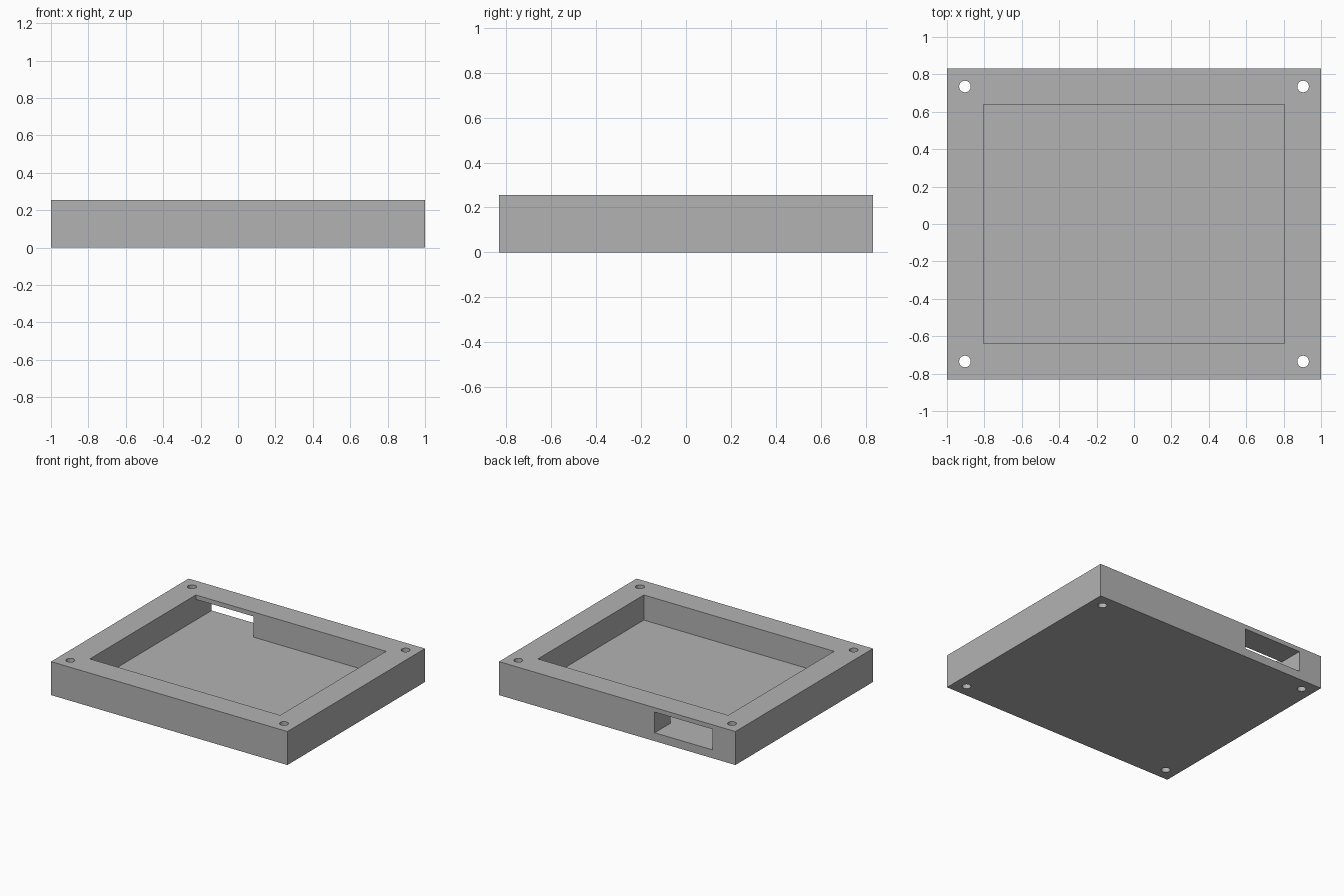
import bpy

if "Cube" in bpy.data.objects:
    bpy.data.objects.remove(bpy.data.objects["Cube"], do_unlink=True)

# Main dimensions
HALF_X, HALF_Y, HEIGHT = 1.0, 0.831, 0.256
POCKET_X, POCKET_Y = 0.805, 0.64
FLOOR = 0.064
SLOT_RIGHT, SLOT_TOP = -0.317, 0.222
HOLE_X, HOLE_Y, HOLE_RADIUS = 0.904, 0.735, 0.031

# Single grey material
grey = bpy.data.materials.new("plain_grey")
grey.use_nodes = True
colour = (0.45, 0.45, 0.45, 1)
grey.diffuse_color = colour
grey.node_tree.nodes["Principled BSDF"].inputs["Base Color"].default_value = colour


def box(name, low, high):
    """Axis-aligned box between two corners."""
    centre = [(a + b) / 2 for a, b in zip(low, high)]
    bpy.ops.mesh.primitive_cube_add(size=1, location=centre)
    ob = bpy.context.object
    ob.name = name
    ob.scale = [b - a for a, b in zip(low, high)]
    bpy.ops.object.transform_apply(location=True, rotation=False, scale=True)
    ob.data.materials.append(grey)
    return ob


def cut(target, cutter):
    """Subtract the cutter from the target, then discard it."""
    cutter.hide_render = True
    mod = target.modifiers.new(cutter.name, "BOOLEAN")
    mod.operation = "DIFFERENCE"
    mod.solver = "EXACT"
    mod.object = cutter
    bpy.context.view_layer.objects.active = target
    bpy.ops.object.modifier_apply(modifier=mod.name)
    bpy.data.objects.remove(cutter, do_unlink=True)


# Solid tray block
tray = box("enclosure_tray", (-HALF_X, -HALF_Y, 0), (HALF_X, HALF_Y, HEIGHT))

# Open pocket, leaving a thick rim and a floor
cut(tray, box("pocket_cutter", (-POCKET_X, -POCKET_Y, FLOOR),
              (POCKET_X, POCKET_Y, HEIGHT + 0.1)))

# Connector slot through the back wall, flush with the pocket side and floor
cut(tray, box("slot_cutter", (-POCKET_X, POCKET_Y - 0.1, FLOOR),
              (SLOT_RIGHT, HALF_Y + 0.1, SLOT_TOP)))

# Screw holes through the four corners
for sx in (-1, 1):
    for sy in (-1, 1):
        bpy.ops.mesh.primitive_cylinder_add(
            vertices=32, radius=HOLE_RADIUS, depth=1,
            location=(sx * HOLE_X, sy * HOLE_Y, HEIGHT / 2))
        drill = bpy.context.object
        drill.name = "hole_cutter"
        drill.data.materials.append(grey)
        cut(tray, drill)

# Smooth hole walls, crisp edges elsewhere
bpy.ops.object.select_all(action="DESELECT")
tray.select_set(True)
bpy.context.view_layer.objects.active = tray
bpy.ops.object.shade_smooth_by_angle()
